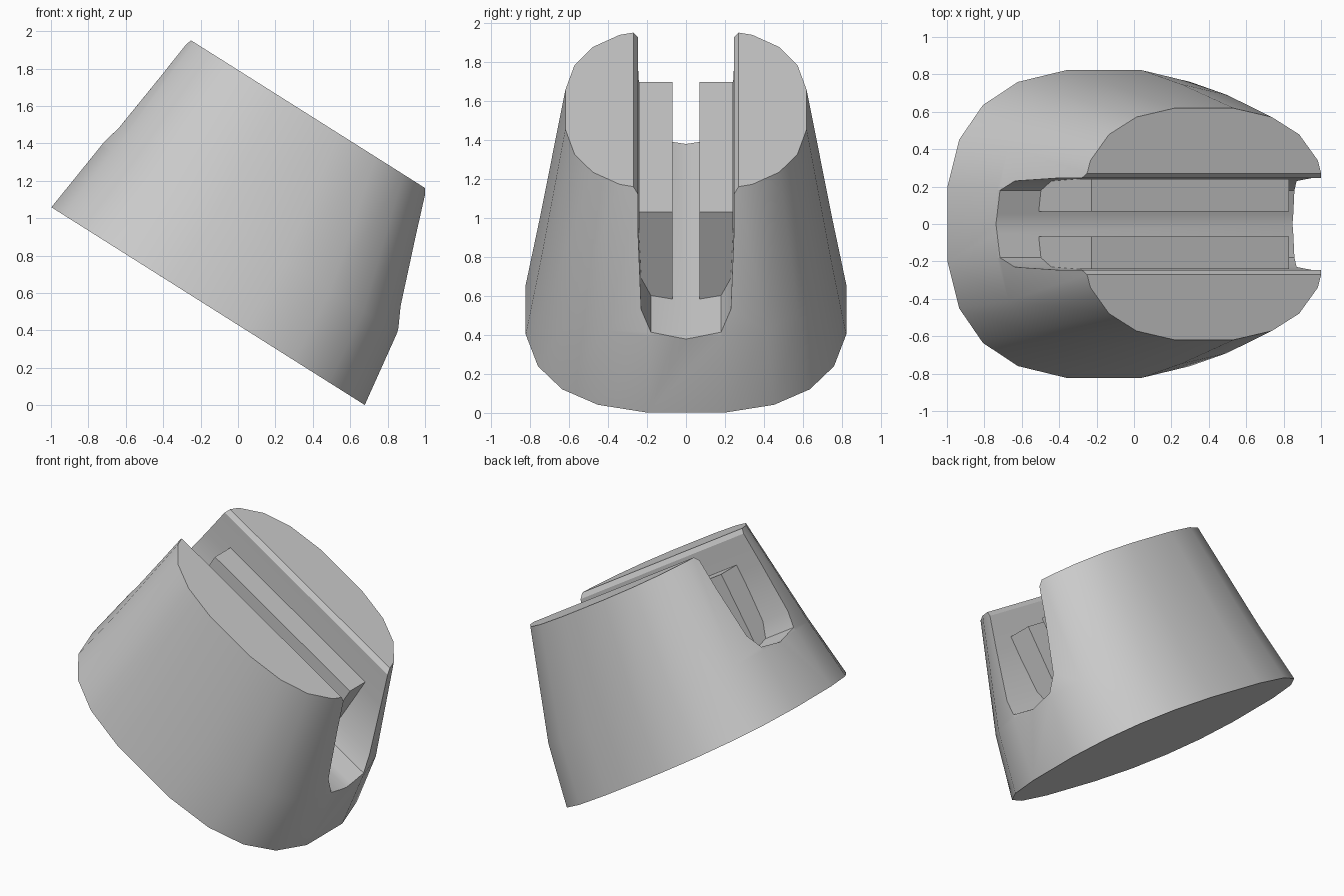
import bpy, bmesh, math
from mathutils import Matrix

cube = bpy.data.objects.get("Cube")
if cube:
    bpy.data.objects.remove(cube, do_unlink=True)

# The whole body leans sideways about the y axis
TILT = Matrix.Translation((-0.16, 0, 0.53)) @ Matrix.Rotation(math.radians(32.25), 4, 'Y')

grey = bpy.data.materials.new("light grey")
grey.use_nodes = True
grey.diffuse_color = (0.6, 0.6, 0.6, 1)
grey.node_tree.nodes["Principled BSDF"].inputs["Base Color"].default_value = (0.6, 0.6, 0.6, 1)


def ring(centre, half_x, half_y, height, sides=20, power=2.6):
    """Squarish oval with flats on its four ends."""
    def bend(v):
        return math.copysign(abs(v) ** (2 / power), v)
    points = []
    for i in range(sides):
        a = (i + 0.5) * 2 * math.pi / sides
        points.append((centre + half_x * bend(math.cos(a)), half_y * bend(math.sin(a)), height))
    return points


def loft(name, rings):
    """Solid skinned over a stack of matching outlines."""
    bm = bmesh.new()
    loops = [[bm.verts.new(p) for p in r] for r in rings]
    n = len(loops[0])
    for low, high in zip(loops, loops[1:]):
        for i in range(n):
            j = (i + 1) % n
            bm.faces.new((low[i], low[j], high[j], high[i]))
    bm.faces.new(loops[0][::-1])
    bm.faces.new(loops[-1])
    bmesh.ops.recalc_face_normals(bm, faces=bm.faces)
    bm.transform(TILT)
    mesh = bpy.data.meshes.new(name)
    bm.to_mesh(mesh)
    bm.free()
    mesh.materials.append(grey)
    obj = bpy.data.objects.new(name, mesh)
    bpy.context.collection.objects.link(obj)
    return obj


# Tapered body
body = loft("tapered_body", [
    ring(0, 1.0, 0.83, 0),
    ring(-0.005, 0.945, 0.755, 0.42),
    ring(-0.095, 0.785, 0.625, 1.153),
])

# Round-bottomed slot with chamfered lips, cut right through
half = [(0.18, 0.445), (0.23, 0.55), (0.245, 0.9), (0.247, 1.12), (0.275, 1.16), (0.275, 1.4)]
profile = [(0, 0.41)] + half + [(-y, z) for y, z in reversed(half)]
cutter = loft("slot_cutter", [[(x, y, z) for y, z in profile] for x in (-1.5, 1.5)])
cutter.hide_render = True
cut = body.modifiers.new("slot", 'BOOLEAN')
cut.operation = 'DIFFERENCE'
cut.solver = 'EXACT'
cut.object = cutter
bpy.context.view_layer.objects.active = body
body.select_set(True)
bpy.ops.object.modifier_apply(modifier=cut.name)
bpy.data.objects.remove(cutter, do_unlink=True)

# Two rails lining the slot walls
for side, label in ((1, "left"), (-1, "right")):
    section = [(side * y, z) for y, z in ((0.068, 0.39), (0.24, 0.42), (0.24, 0.95), (0.068, 0.95))]
    loft("slot_rail_" + label, [[(x, y, z) for y, z in section] for x in (-0.68, 0.57)])

# Smooth flanks, crisp slot and rims
bpy.ops.object.select_all(action='DESELECT')
body.select_set(True)
bpy.context.view_layer.objects.active = body
bpy.ops.object.shade_smooth_by_angle(angle=math.radians(30))
